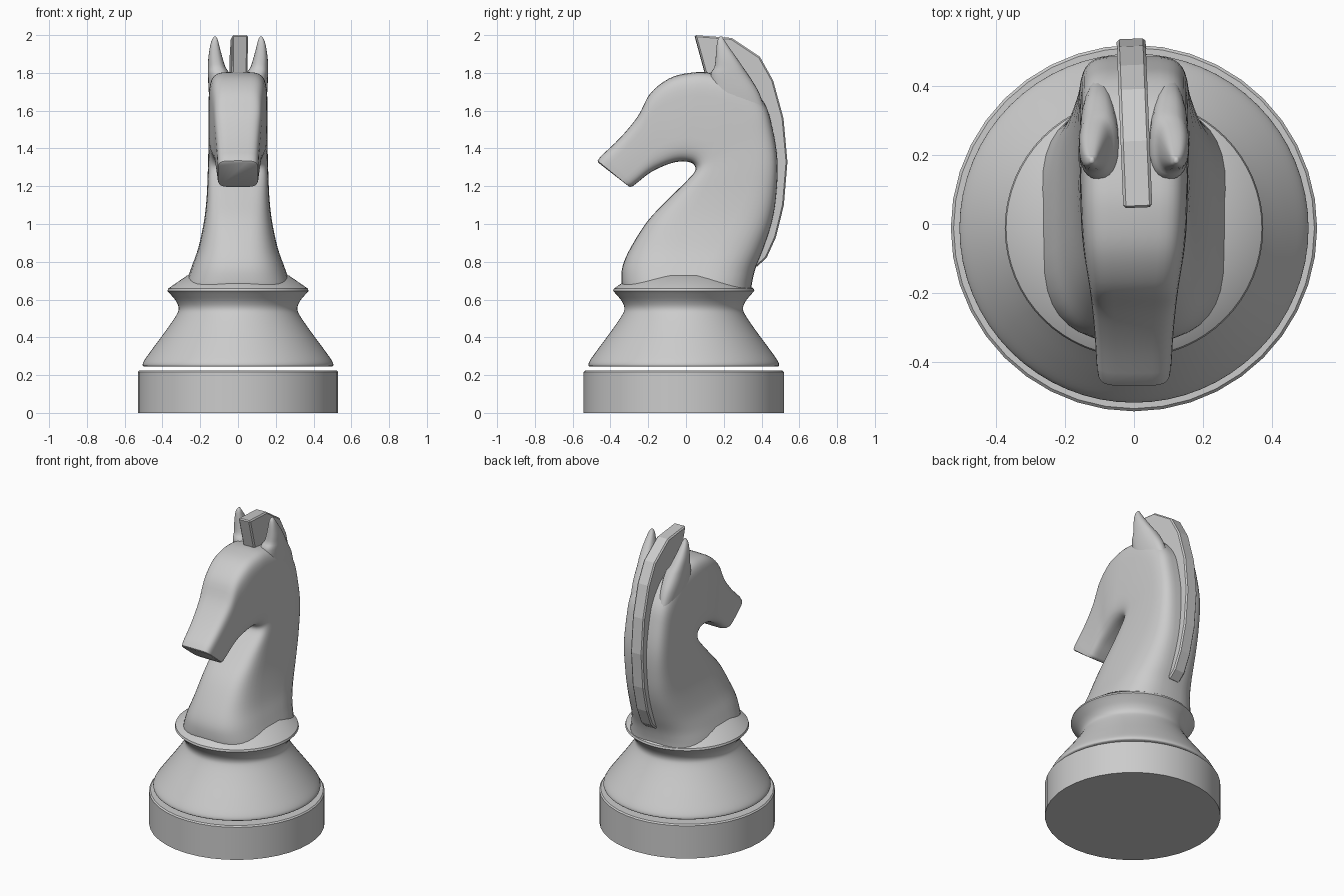
import bpy, bmesh
from math import sin, cos, pi, radians
from mathutils import Matrix

if "Cube" in bpy.data.objects:
    bpy.data.objects.remove(bpy.data.objects["Cube"])


def finish(name, bm, angle=35, smooth=True):
    bmesh.ops.recalc_face_normals(bm, faces=bm.faces)
    me = bpy.data.meshes.new(name)
    bm.to_mesh(me)
    bm.free()
    ob = bpy.data.objects.new(name, me)
    bpy.context.collection.objects.link(ob)
    if smooth:
        me.shade_smooth()
        me.set_sharp_from_angle(angle=radians(angle))
    return ob


def loft(name, rings, angle=35):
    bm = bmesh.new()
    vs = [[bm.verts.new(p) for p in r] for r in rings]
    n = len(vs[0])
    for a, b in zip(vs, vs[1:]):
        for i in range(n):
            j = (i + 1) % n
            bm.faces.new((a[i], a[j], b[j], b[i]))
    bm.faces.new(vs[0])
    bm.faces.new(vs[-1])
    return finish(name, bm, angle)


def spline(keys, steps):
    # Catmull-Rom through tuples of any length
    out = []
    for i in range(len(keys) - 1):
        p0, p1 = keys[max(i - 1, 0)], keys[i]
        p2, p3 = keys[i + 1], keys[min(i + 2, len(keys) - 1)]
        for s in range(steps):
            t = s / steps
            out.append(tuple(
                b + .5 * t * (c - a + t * (2*a - 5*b + 4*c - d + t * (3*(b - c) + d - a)))
                for a, b, c, d in zip(p0, p1, p2, p3)))
    return out + [keys[-1]]


def power(v, n):
    return (1 if v >= 0 else -1) * abs(v) ** (2 / n)


def section(fy, fz, by, bz, w, n, cx=0, count=40):
    # rounded section spanning a front point and a back point
    ring = []
    for i in range(count):
        a = 2 * pi * i / count
        u, x = power(cos(a), n), power(sin(a), n)
        ring.append((cx + w * x, (fy + by) / 2 + u * (by - fy) / 2,
                     (fz + bz) / 2 + u * (bz - fz) / 2))
    return ring


def lathe(name, profile, sides, angle=35, cy=-.012):
    return loft(name, [[(r * cos(2*pi*i/sides), cy + r * sin(2*pi*i/sides), z)
                        for i in range(sides)] for r, z in profile], angle)


# plinth disc and turned pedestal, with a thin gap between
lathe("plinth", [(.53, 0), (.53, .217), (.522, .225)], 40)
pedestal = [(.497, .245), (.505, .253), (.495, .28), (.445, .35), (.375, .445),
            (.325, .52), (.314, .555), (.327, .59), (.355, .625), (.374, .645)]
lathe("pedestal", spline(pedestal, 4) + [(.37, .658), (.27, .727), (.15, .74)], 64)

# neck and head: front y, front z, back y, back z, half width, squareness
keys = [
    (-.335, .655, .345, .65, .285, 2.8),
    (-.342, .70, .352, .70, .272, 2.8),
    (-.335, .78, .37, .77, .245, 2.9),
    (-.29, .88, .41, .87, .210, 3.2),
    (-.20, 1.02, .455, 1.01, .180, 3.8),
    (-.09, 1.135, .478, 1.15, .166, 4.4),
    (.01, 1.235, .485, 1.33, .160, 5),
    (.045, 1.275, .46, 1.50, .157, 5),
    (.05, 1.30, .415, 1.64, .157, 5),
    (.035, 1.32, .30, 1.76, .157, 5),
    (.005, 1.33, .13, 1.80, .155, 5),
    (-.04, 1.33, .02, 1.80, .152, 5),
    (-.09, 1.318, -.09, 1.77, .144, 5),
    (-.15, 1.293, -.19, 1.69, .130, 5),
    (-.20, 1.265, -.255, 1.57, .122, 5),
    (-.25, 1.225, -.35, 1.455, .114, 5),
    (-.282, 1.20, -.45, 1.36, .109, 5),
]
rings = [section(*k) for k in spline(keys, 4)]
rings += [section(-.298, 1.196, -.468, 1.335, .106, 5),
          section(-.312, 1.206, -.465, 1.325, .097, 5)]
loft("neck_and_head", rings, 50)

# ears: z, front y, back y, inner x, outer x
ear = [(1.60, .16, .42, .06, .145), (1.70, .14, .385, .05, .155), (1.79, .13, .33, .045, .159),
       (1.83, .15, .302, .066, .159), (1.88, .157, .268, .082, .157),
       (1.94, .162, .225, .098, .148), (1.975, .168, .202, .107, .138),
       (1.992, .178, .192, .117, .127)]
for side, label in ((-1, "left"), (1, "right")):
    loft(label + "_ear", [section(f, z, b, z, (xo - xi) / 2, 2.5, side * (xi + xo) / 2, 24)
                          for z, f, b, xi, xo in spline(ear, 3)], 60)

# mane: faceted side outline extruded across x, turned slightly
outline = [(.045, 2.0), (.24, 1.985), (.39, 1.885), (.46, 1.76), (.515, 1.56),
           (.536, 1.33), (.517, 1.10), (.475, .93), (.425, .82), (.37, .77),
           (.35, .85), (.42, 1.1), (.43, 1.33), (.39, 1.52), (.31, 1.69),
           (.20, 1.77), (.105, 1.78)]
bm = bmesh.new()
face = bm.faces.new([bm.verts.new((-.042, y, z)) for y, z in outline])
ext = bmesh.ops.extrude_face_region(bm, geom=[face])
bmesh.ops.translate(bm, vec=(.084, 0, 0),
                    verts=[v for v in ext["geom"] if isinstance(v, bmesh.types.BMVert)])
bmesh.ops.rotate(bm, cent=(0, .32, 0), matrix=Matrix.Rotation(radians(2.3), 3, "Z"), verts=bm.verts)
mane = finish("mane", bm, smooth=False)
bev = mane.modifiers.new("edge_bevel", "BEVEL")
bev.width = .008
bev.segments = 1
bev.limit_method = "ANGLE"
bev.angle_limit = radians(50)
